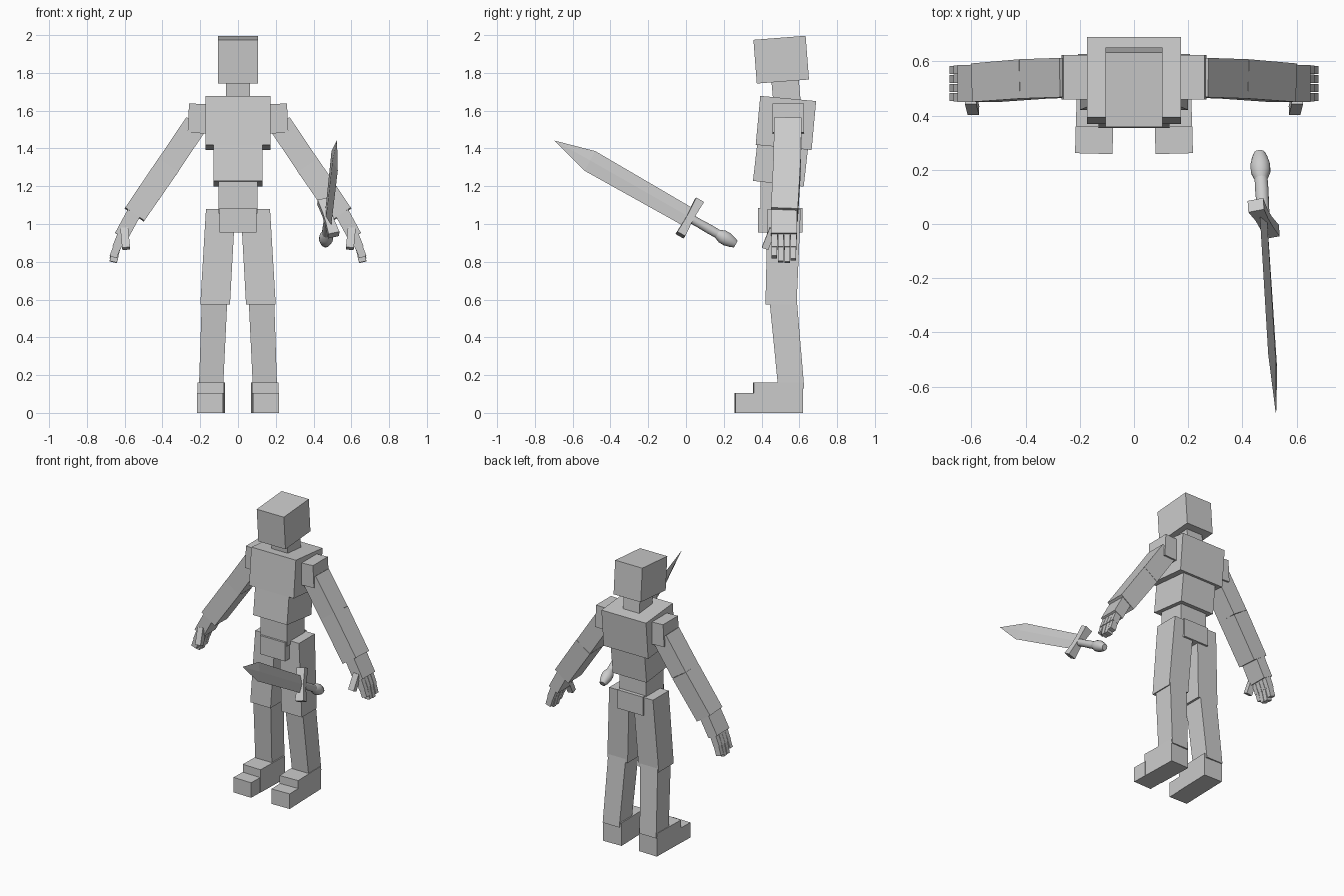
import bpy, bmesh, math
from mathutils import Vector, Matrix

if "Cube" in bpy.data.objects:
    bpy.data.objects.remove(bpy.data.objects["Cube"])

grey = bpy.data.materials.new("plain_grey")
grey.diffuse_color = (0.6, 0.6, 0.6, 1)
grey.use_nodes = True
grey.node_tree.nodes["Principled BSDF"].inputs["Base Color"].default_value = grey.diffuse_color


def finish(name, bm):
    bmesh.ops.recalc_face_normals(bm, faces=bm.faces)
    me = bpy.data.meshes.new(name)
    bm.to_mesh(me)
    bm.free()
    me.materials.append(grey)
    ob = bpy.data.objects.new(name, me)
    bpy.context.collection.objects.link(ob)
    return ob


def block(name, centre, size, tilt=0, turn=0):
    """Box tilted about x and turned about z (degrees)."""
    bm = bmesh.new()
    m = (Matrix.Translation(centre) @ Matrix.Rotation(math.radians(turn), 4, 'Z')
         @ Matrix.Rotation(math.radians(tilt), 4, 'X') @ Matrix.Diagonal((*size, 1)))
    bmesh.ops.create_cube(bm, size=1, matrix=m)
    return finish(name, bm)


def loft(name, rings):
    """Skin a list of equal-length point rings and cap both ends."""
    bm = bmesh.new()
    vs = [[bm.verts.new(p) for p in r] for r in rings]
    n = len(rings[0])
    for a, b in zip(vs, vs[1:]):
        for i in range(n):
            j = (i + 1) % n
            bm.faces.new((a[i], a[j], b[j], b[i]))
    bm.faces.new(vs[0])
    bm.faces.new(vs[-1])
    return finish(name, bm)


def limb(name, side, p0, p1, wide0, deep0, wide1=None, deep1=None, level=False):
    """Box-shaped limb from p0 to p1; level keeps its ends horizontal."""
    p0, p1 = Vector(p0), Vector(p1)
    d = (p1 - p0).normalized()
    u = Vector((1, 0, 0)) if level else Vector((0, 1, 0)).cross(d).normalized()
    v = Vector((0, 1, 0)) if level else d.cross(u)
    rings = []
    for p, w, t in ((p0, wide0, deep0), (p1, wide1 or wide0, deep1 or deep0)):
        ring = [p + u * a * w / 2 + v * b * t / 2
                for a, b in ((-1, -1), (1, -1), (1, 1), (-1, 1))]
        rings.append([(q.x * side, q.y, q.z) for q in ring])
    return loft(name, rings)


# Head and torso
block("head", (0, 0.504, 1.87), (0.21, 0.277, 0.232), 4.4)
block("neck", (0, 0.53, 1.70), (0.125, 0.145, 0.16), 5)
block("chest", (0, 0.529, 1.535), (0.345, 0.297, 0.26), -5.3)
block("abdomen", (0, 0.501, 1.32), (0.262, 0.27, 0.215), -6.5)
block("waist", (0, 0.492, 1.15), (0.207, 0.195, 0.19))
block("pelvis", (0, 0.498, 1.02), (0.196, 0.235, 0.13))

for side, tag in ((1, "left"), (-1, "right")):
    # Legs
    limb(tag + "_thigh", side, (0.092, 0.52, 1.08), (0.121, 0.503, 0.575),
         0.155, 0.175, 0.157, 0.165, level=True)
    limb(tag + "_shin", side, (0.124, 0.514, 0.60), (0.143, 0.557, 0.13),
         0.135, 0.145, 0.128, 0.138, level=True)
    # Feet
    block(tag + "_foot", (0.141 * side, 0.487, 0.08), (0.14, 0.26, 0.16), 0, 1.5 * side)
    block(tag + "_toe", (0.147 * side, 0.312, 0.0525), (0.138, 0.105, 0.105), 0, 1.5 * side)
    # Arms
    limb(tag + "_shoulder", side, (0.14, 0.541, 1.555), (0.263, 0.541, 1.561), 0.155, 0.165)
    limb(tag + "_upper_arm", side, (0.222, 0.54, 1.53), (0.37, 0.535, 1.31), 0.125, 0.145)
    limb(tag + "_forearm", side, (0.37, 0.535, 1.31), (0.548, 0.521, 1.05), 0.127, 0.145, 0.123, 0.142)
    # Hands
    limb(tag + "_palm", side, (0.55, 0.519, 1.06), (0.618, 0.518, 0.935), 0.075, 0.137)
    for i, drop in enumerate((0.025, 0, -0.003, 0.012)):
        y = 0.468 + i * 0.0335
        limb(f"{tag}_finger_{i}", side, (0.616, y, 0.942), (0.644, y, 0.872), 0.046, 0.031)
        limb(f"{tag}_fingertip_{i}", side, (0.642, y, 0.876), (0.661, y, 0.80 + drop), 0.04, 0.029)
    limb(tag + "_thumb", side, (0.602, 0.46, 0.975), (0.592, 0.418, 0.87), 0.042, 0.036)

# Sword frame: along the blade, along the guard, through the flat
base = Vector((0.478, 0.02, 1.032))
along = Vector((0.055, -0.867, 0.495)).normalized()
across = Vector((0.06, -0.106, -0.185))
across = (across - along * across.dot(along)).normalized()
flat = along.cross(across)


def at(t, a=0, b=0):
    return base + along * t + across * a + flat * b


# Blade with a diamond section
loft("sword_blade", [[at(t, w), at(t, 0, k), at(t, -w), at(t, 0, -k)]
                     for t, w, k in ((0, 0.055, 0.013), (0.61, 0.0615, 0.012), (0.825, 0.001, 0.001))])

# Guard, slightly flared towards its ends
loft("sword_guard", [[at(-h, a, -k), at(h, a, -k), at(h, a, k), at(-h, a, k)]
                     for a, h, k in ((-0.107, 0.024, 0.03), (-0.03, 0.02, 0.024),
                                     (0.03, 0.02, 0.024), (0.107, 0.024, 0.03))])


def turned(name, profile, sides=16):
    ob = loft(name, [[at(t, r * math.cos(2 * math.pi * i / sides), r * math.sin(2 * math.pi * i / sides))
                      for i in range(sides)] for t, r in profile])
    for o in bpy.context.selected_objects:
        o.select_set(False)
    bpy.context.view_layer.objects.active = ob
    ob.select_set(True)
    bpy.ops.object.shade_smooth_by_angle(angle=math.radians(35))


# Grip and pommel
turned("sword_grip", [(-0.01, 0.024), (-0.05, 0.023), (-0.12, 0.025), (-0.18, 0.024)])
turned("sword_pommel", [(-0.168, 0.024), (-0.197, 0.036), (-0.228, 0.037), (-0.262, 0.028), (-0.28, 0.02)])
